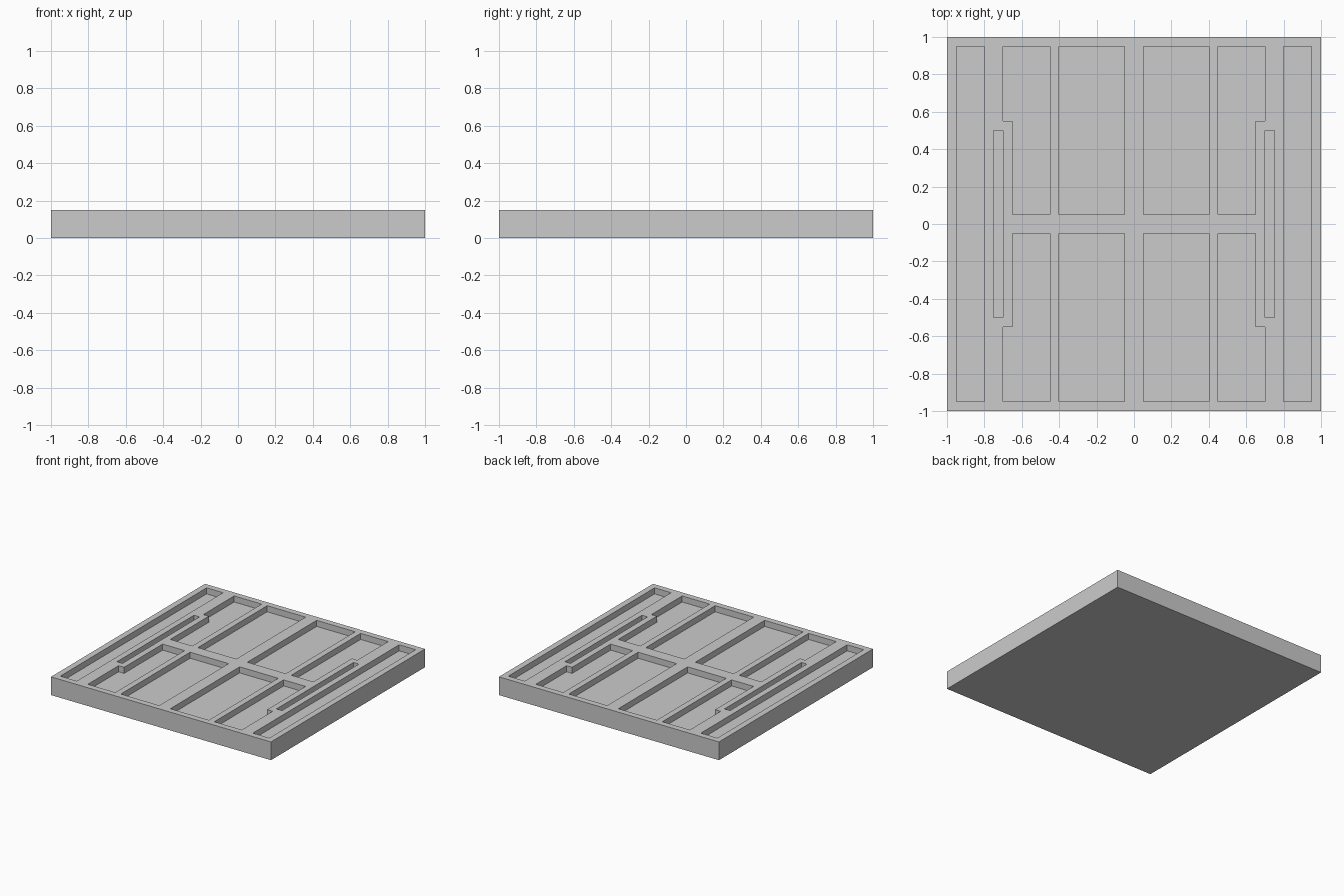
import bpy
import bmesh

old = bpy.data.objects.get("Cube")
if old:
    bpy.data.objects.remove(old, do_unlink=True)

HEIGHT = 0.15
FLOOR = 0.10  # height of the pocket floors

grey = bpy.data.materials.new("light grey")
grey.use_nodes = True
colour = (0.6, 0.6, 0.6, 1)
grey.diffuse_color = colour
grey.node_tree.nodes["Principled BSDF"].inputs["Base Color"].default_value = colour


def add_prism(bm, outline, z0, z1):
    """Extrude a flat outline from z0 up to z1."""
    base = bm.faces.new([bm.verts.new((x, y, z0)) for x, y in outline])
    top = bmesh.ops.extrude_face_region(bm, geom=[base])["geom"]
    verts = [v for v in top if isinstance(v, bmesh.types.BMVert)]
    bmesh.ops.translate(bm, verts=verts, vec=(0, 0, z1 - z0))


def make_object(name, outlines, z0, z1):
    bm = bmesh.new()
    for outline in outlines:
        add_prism(bm, outline, z0, z1)
    bmesh.ops.recalc_face_normals(bm, faces=bm.faces[:])
    mesh = bpy.data.meshes.new(name)
    bm.to_mesh(mesh)
    bm.free()
    mesh.materials.append(grey)
    obj = bpy.data.objects.new(name, mesh)
    bpy.context.collection.objects.link(obj)
    return obj


def rect(x0, x1, y0, y1):
    return [(x0, y0), (x1, y0), (x1, y1), (x0, y1)]


# Pocket outlines, mirrored left to right and front to back
stepped = [(0.45, 0.05), (0.65, 0.05), (0.65, 0.55),
           (0.70, 0.55), (0.70, 0.95), (0.45, 0.95)]
pockets = []
for sx in (-1, 1):
    full_length = [rect(0.80, 0.95, -0.95, 0.95), rect(0.70, 0.75, -0.5, 0.5)]
    pockets += [[(sx * x, y) for x, y in o] for o in full_length]
    for sy in (-1, 1):
        for outline in (rect(0.05, 0.40, 0.05, 0.95), stepped):
            pockets.append([(sx * x, sy * y) for x, y in outline])

# Square slab with the pockets cut into its top
slab = make_object("pocketed_slab", [rect(-1, 1, -1, 1)], 0, HEIGHT)
cutter = make_object("pocket_cutter", pockets, FLOOR, HEIGHT + 0.1)
cutter.hide_render = True

cut = slab.modifiers.new("pockets", "BOOLEAN")
cut.operation = "DIFFERENCE"
cut.solver = "EXACT"
cut.object = cutter

# Bake the cut, then drop the cutter
depsgraph = bpy.context.evaluated_depsgraph_get()
baked = bpy.data.meshes.new_from_object(slab.evaluated_get(depsgraph))
slab.modifiers.clear()
slab.data = baked
bpy.data.objects.remove(cutter, do_unlink=True)
